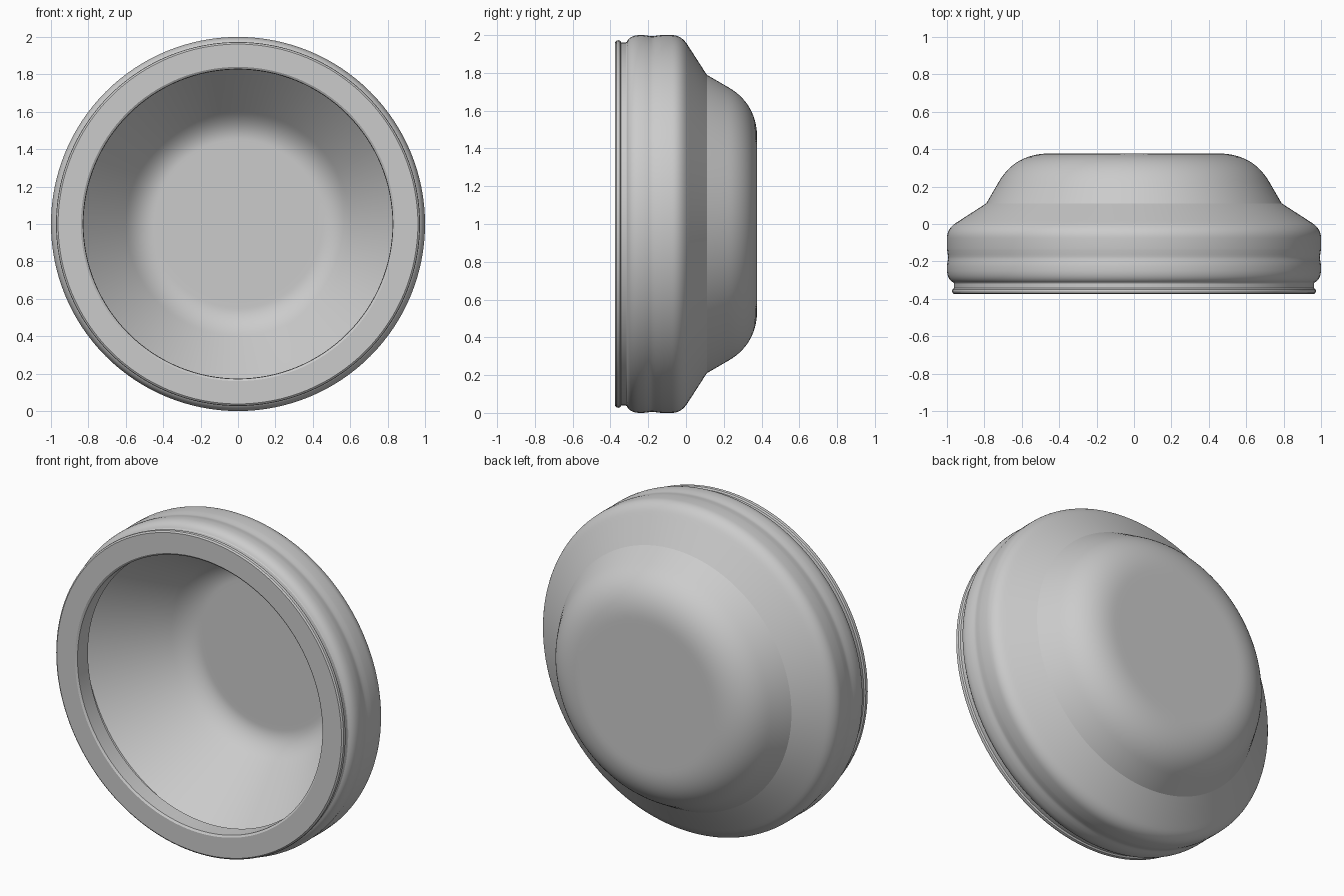
import bpy
import bmesh
import math
from mathutils import Matrix, Vector

cube = bpy.data.objects.get("Cube")
if cube:
    bpy.data.objects.remove(cube, do_unlink=True)

grey = bpy.data.materials.new("plain grey")
grey.use_nodes = True
colour = (0.6, 0.6, 0.6, 1)
grey.diffuse_color = colour
grey.node_tree.nodes["Principled BSDF"].inputs["Base Color"].default_value = colour


def bend(a, b, c, steps=8):
    """Smooth quadratic curve from a to c, pulled towards b."""
    a, b, c = Vector(a), Vector(b), Vector(c)
    ts = [i / steps for i in range(steps + 1)]
    return [tuple(a * (1 - t) ** 2 + b * 2 * t * (1 - t) + c * t * t) for t in ts]


def lathe(name, profile, segments=128):
    """Turn a (radius, y) profile around the y axis."""
    bm = bmesh.new()
    verts = [bm.verts.new((r, y, 0)) for r, y in profile]
    edges = [bm.edges.new(pair) for pair in zip(verts, verts[1:])]
    bmesh.ops.spin(bm, geom=verts + edges, cent=(0, 0, 0), axis=(0, 1, 0),
                   angle=math.tau, steps=segments, use_duplicate=False)
    bmesh.ops.remove_doubles(bm, verts=bm.verts, dist=0.0001)
    bmesh.ops.recalc_face_normals(bm, faces=bm.faces)
    bmesh.ops.transform(bm, matrix=Matrix.Translation((0, 0, 1)), verts=bm.verts)
    mesh = bpy.data.meshes.new(name)
    bm.to_mesh(mesh)
    bm.free()
    mesh.materials.append(grey)
    mesh.shade_smooth()
    mesh.set_sharp_from_angle(angle=math.radians(19))
    obj = bpy.data.objects.new(name, mesh)
    bpy.context.collection.objects.link(obj)
    return obj


# Domed back and sloping shoulder
dome = [(0, 0.377), (0.42, 0.377)] + bend((0.45, 0.377), (0.637, 0.377), (0.725, 0.222), 14)
shoulder = [(0.79, 0.11), (0.93, 0.02)] + bend((0.95, 0.007), (1, -0.025), (1, -0.075))

# Side wall with a shallow waist
waist = bend((1, -0.13), (0.998, -0.15), (0.994, -0.175), 4)
waist += bend((0.994, -0.185), (0.998, -0.205), (1, -0.225), 4)
lower_edge = bend((1, -0.25), (0.997, -0.298), (0.965, -0.313))

# Groove and front rim
rim = [(0.962, -0.318), (0.962, -0.343), (0.971, -0.349), (0.973, -0.358),
       (0.971, -0.368), (0.962, -0.375), (0.84, -0.375), (0.828, -0.367)]

# Hollow inside: lip with an undercut behind it, cone and flat floor
hollow = [(0.826, -0.27), (0.92, -0.27), (0.92, -0.155)]
hollow += bend((0.60, 0.21), (0.53, 0.29), (0.45, 0.29), 12)
hollow += [(0.42, 0.29), (0, 0.29)]

lathe("hollow_cap", dome + shoulder + waist + lower_edge + rim + hollow)
